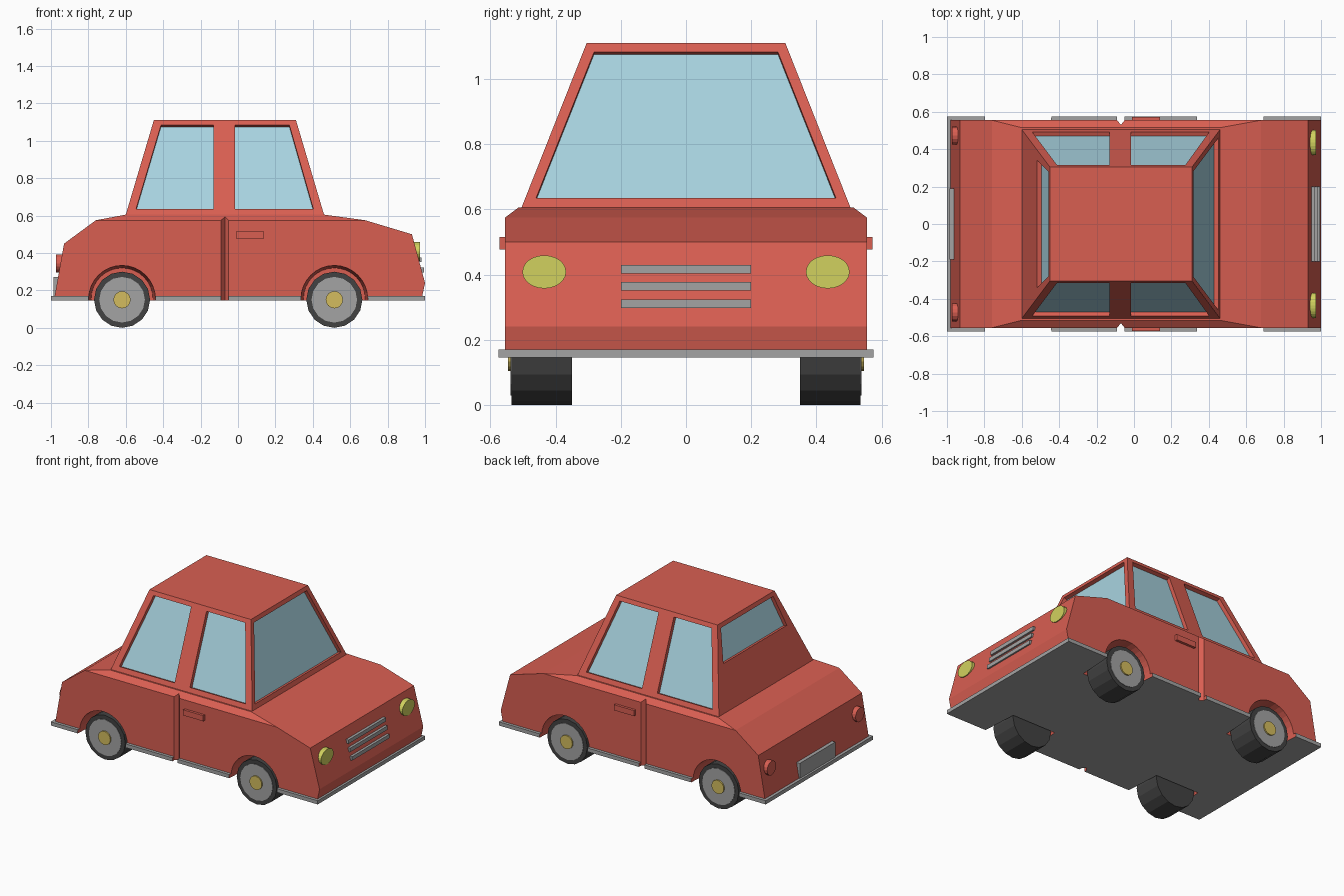
import bpy, bmesh
from mathutils import Vector, Matrix

old = bpy.data.objects.get("Cube")
if old:
    bpy.data.objects.remove(old, do_unlink=True)


def material(name, *srgb):
    mat = bpy.data.materials.new(name)
    rgba = [((c + 0.055) / 1.055) ** 2.4 for c in srgb] + [1]
    mat.use_nodes = True
    mat.diffuse_color = rgba
    mat.node_tree.nodes["Principled BSDF"].inputs["Base Color"].default_value = rgba
    return mat


MATS = [material("grey metal", .64, .64, .64), material("red paint", .85, .37, .32),
        material("pale blue glass", .66, .83, .88), material("black rubber", .26, .26, .26),
        material("yellow lamp", .82, .82, .37), material("gold hub", .83, .74, .37)]
GREY, RED, GLASS, RUBBER, LAMP, GOLD = range(len(MATS))


def finish(name, bm, mat):
    bmesh.ops.recalc_face_normals(bm, faces=bm.faces)
    for f in bm.faces:
        f.material_index = mat
    mesh = bpy.data.meshes.new(name)
    bm.to_mesh(mesh)
    bm.free()
    for m in MATS:
        mesh.materials.append(m)
    obj = bpy.data.objects.new(name, mesh)
    bpy.context.collection.objects.link(obj)
    return obj


def hull(name, points, mat):
    """Convex solid around the points."""
    bm = bmesh.new()
    for p in points:
        bm.verts.new(p)
    res = bmesh.ops.convex_hull(bm, input=bm.verts)
    spare = {g for g in res["geom_interior"] + res["geom_unused"]
             if isinstance(g, bmesh.types.BMVert)}
    bmesh.ops.delete(bm, geom=list(spare), context="VERTS")
    bmesh.ops.dissolve_limit(bm, angle_limit=0.01, verts=bm.verts, edges=bm.edges)
    return finish(name, bm, mat)


def box(name, x, y, z, mat):
    return hull(name, [(a, b, c) for a in x for b in y for c in z], mat)


def disc(name, start, end, r1, r2, mat, sides=16, squash=1):
    """Round part between two points, r1 at the start and r2 at the end."""
    a, b = Vector(start), Vector(end)
    turn = (b - a).to_track_quat("Z", "Y").to_matrix().to_4x4()
    bm = bmesh.new()
    bmesh.ops.create_cone(bm, cap_ends=True, segments=sides, radius1=r1, radius2=r2,
                          depth=(b - a).length,
                          matrix=Matrix.Translation((a + b) / 2) @ turn
                          @ Matrix.Diagonal((1, squash, 1, 1)))
    return finish(name, bm, mat)


def cut(targets, cutter):
    cutter.hide_render = True
    for obj in targets:
        mod = obj.modifiers.new("cut", "BOOLEAN")
        mod.operation, mod.solver, mod.object = "DIFFERENCE", "EXACT", cutter
        bpy.context.view_layer.objects.active = obj
        bpy.ops.object.modifier_apply(modifier=mod.name)
    bpy.data.objects.remove(cutter, do_unlink=True)


# Lower body and floor plate
SIDE = [(-.98, .17), (-.93, .45), (-.76, .575), (.68, .575), (.93, .5), (1, .24), (.985, .17)]
body = hull("body", [(x, s * .555, z) for x, z in SIDE for s in (-1, 1)]
            + [(x, s * .515, .605) for x in (-.6, .46) for s in (-1, 1)], RED)
floor = box("floor_and_bumpers", (-1, 1), (-.575, .575), (.145, .17), GREY)

# Wheels, arches, door seams and handles
for s, side in ((-1, "right"), (1, "left")):
    for x, end in ((-.62, "rear"), (.515, "front")):
        z = .15
        cut((body, floor), disc("arch_cutter", (x, s * .33, z + .005), (x, s * .6, z + .005),
                                .165, .181, RED, 32))
        tag = end + "_" + side
        disc("tyre_" + tag, (x, s * .35, z), (x, s * .535, z), .15, .15, RUBBER)
        disc("rim_" + tag, (x, s * .5, z), (x, s * .538, z), .122, .122, GREY)
        disc("hub_" + tag, (x, s * .5, z), (x, s * .547, z), .046, .046, GOLD)
    cut((body, floor), hull("seam_cutter", [
        (x, s * y, z) for z in (.1, .7)
        for x, y in ((-.09, .6), (-.05, .6), (-.09, .555), (-.05, .555), (-.07, .53))], RED))
    box("door_handle_" + side, (-.01, .14), (s * .54, s * .572), (.477, .515), RED)

# Cabin
LOW, HIGH = .605, 1.11


def slope(z, low, high):
    return low + (high - low) * (z - LOW) / (HIGH - LOW)


def wall_y(z): return slope(z, .505, .305)
def front_x(z): return slope(z, .46, .31)
def rear_x(z): return slope(z, -.6, -.45)


cabin = hull("cabin", [(fx(z), s * wall_y(z), z) for fx in (front_x, rear_x)
                       for z in (LOW, HIGH) for s in (-1, 1)], RED)


def window(corners, out):
    """Recess a pane into the cabin; only the pane itself is glass."""
    pts = [Vector(p) for p in corners]
    n = (pts[1] - pts[0]).cross(pts[2] - pts[0]).normalized()
    if n.dot(Vector(out)) < 0:
        n = -n
    cutter = hull("window_cutter", [p + n * d for p in pts for d in (-.025, .03)], RED)
    for f in cutter.data.polygons:
        if f.normal.dot(n) < -.9:
            f.material_index = GLASS
    cut((cabin,), cutter)


SILL, TOP = .635, 1.083
for s in (-1, 1):
    for post, low, high in ((-.13, -.545, -.412), (-.015, .403, .275)):
        window([(x, s * wall_y(z), z) for x, z in
                ((post, SILL), (low, SILL), (high, TOP), (post, TOP))], (0, s, 0))
for fx, out, low, y_low, y_high in ((front_x, 1, SILL, .46, .282), (rear_x, -1, .88, .34, .28)):
    window([(fx(z), y, z) for y, z in
            ((-y_low, low), (y_low, low), (y_high, TOP), (-y_high, TOP))], (out, 0, 0))

# Lamps
for s, side in ((-1, "right"), (1, "left")):
    disc("headlamp_" + side, (.92, s * .435, .408), (.974, s * .435, .408),
         .067, .067, LAMP, 24, .76)
    disc("tail_lamp_" + side, (-.92, s * .473, .345), (-.973, s * .473, .345),
         .048, .048, RED, 16)

# Grille bars and number plate
for i, (x, z) in enumerate(((.968, .416), (.981, .364), (.995, .31))):
    box("grille_bar_%d" % (i + 1), (x - .05, x), (-.2, .2), (z - .013, z + .013), GREY)
box("number_plate", (-.986, -.94), (-.19, .19), (.17, .272), GREY)
